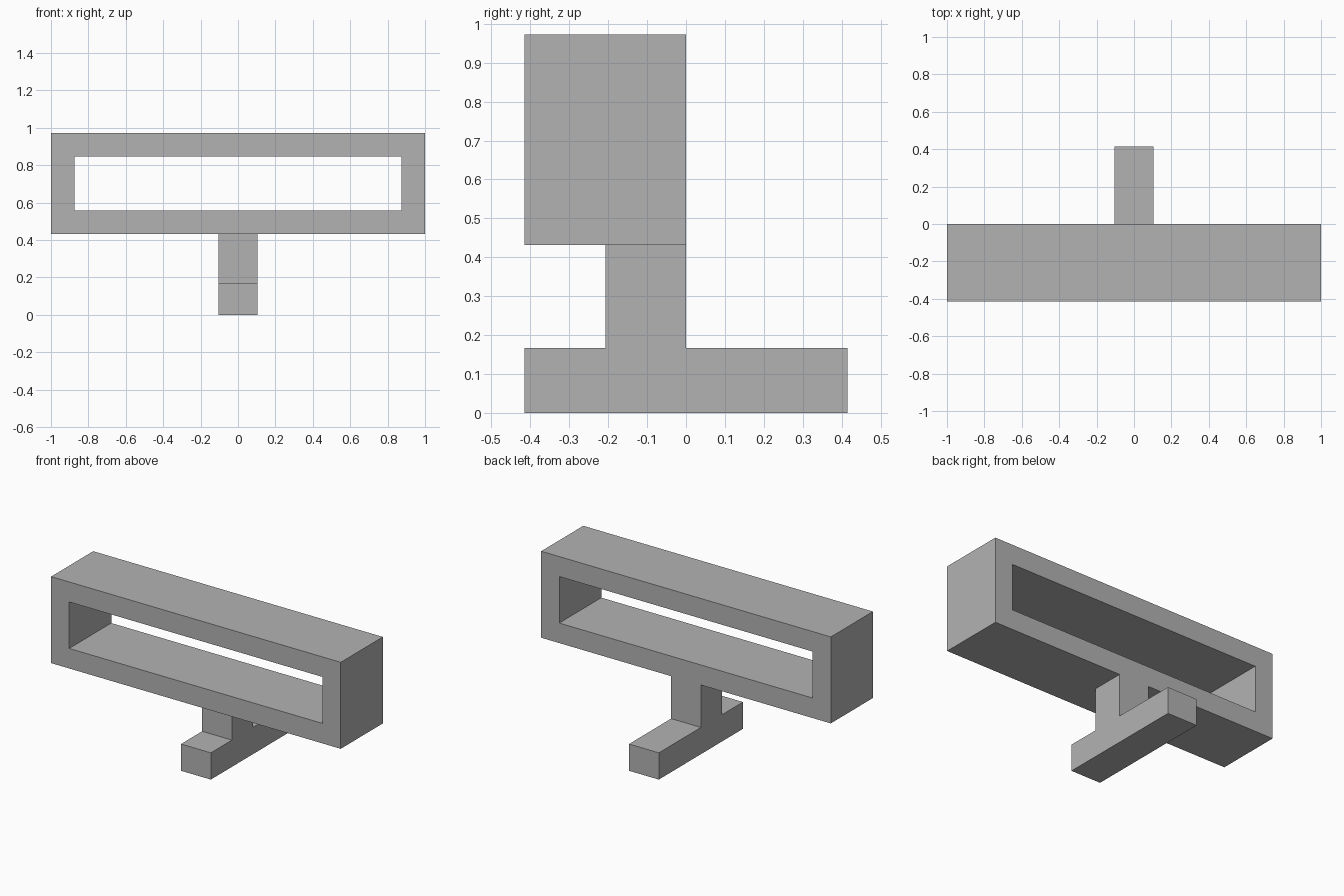
import bpy
import bmesh

cube = bpy.data.objects.get("Cube")
if cube:
    bpy.data.objects.remove(cube, do_unlink=True)

grey = bpy.data.materials.new("plain grey")
grey.use_nodes = True
colour = (0.45, 0.45, 0.45, 1)
grey.diffuse_color = colour
grey.node_tree.nodes["Principled BSDF"].inputs["Base Color"].default_value = colour


def add_object(name, bm):
    bmesh.ops.recalc_face_normals(bm, faces=bm.faces)
    mesh = bpy.data.meshes.new(name)
    bm.to_mesh(mesh)
    bm.free()
    mesh.materials.append(grey)
    obj = bpy.data.objects.new(name, mesh)
    bpy.context.collection.objects.link(obj)


def extrude(bm, faces, vector):
    grown = bmesh.ops.extrude_face_region(bm, geom=faces)["geom"]
    verts = [v for v in grown if isinstance(v, bmesh.types.BMVert)]
    bmesh.ops.translate(bm, verts=verts, vec=vector)


DEPTH = 0.415
FRAME_BOTTOM, FRAME_TOP, WALL = 0.432, 0.972, 0.125

# Open rectangular frame: a ring of four mitred faces pulled back in depth
bm = bmesh.new()


def rectangle(inset):
    x, low, high = 1 - inset, FRAME_BOTTOM + inset, FRAME_TOP - inset
    return [bm.verts.new((a, -DEPTH, b))
            for a, b in ((-x, low), (x, low), (x, high), (-x, high))]


outer, inner = rectangle(0), rectangle(WALL)
ring = [bm.faces.new((outer[i], outer[(i + 1) % 4], inner[(i + 1) % 4], inner[i]))
        for i in range(4)]
extrude(bm, ring, (0, DEPTH, 0))
add_object("open_frame", bm)

# Foot and stem: one inverted T profile extruded sideways
HALF_WIDTH, FOOT_TOP, STEM_FRONT = 0.103, 0.167, -0.207
bm = bmesh.new()
profile = [(-DEPTH, 0), (DEPTH, 0), (DEPTH, FOOT_TOP), (0, FOOT_TOP),
           (0, FRAME_BOTTOM), (STEM_FRONT, FRAME_BOTTOM),
           (STEM_FRONT, FOOT_TOP), (-DEPTH, FOOT_TOP)]
side = bm.faces.new([bm.verts.new((-HALF_WIDTH, y, z)) for y, z in profile])
extrude(bm, [side], (2 * HALF_WIDTH, 0, 0))
add_object("foot_and_stem", bm)
